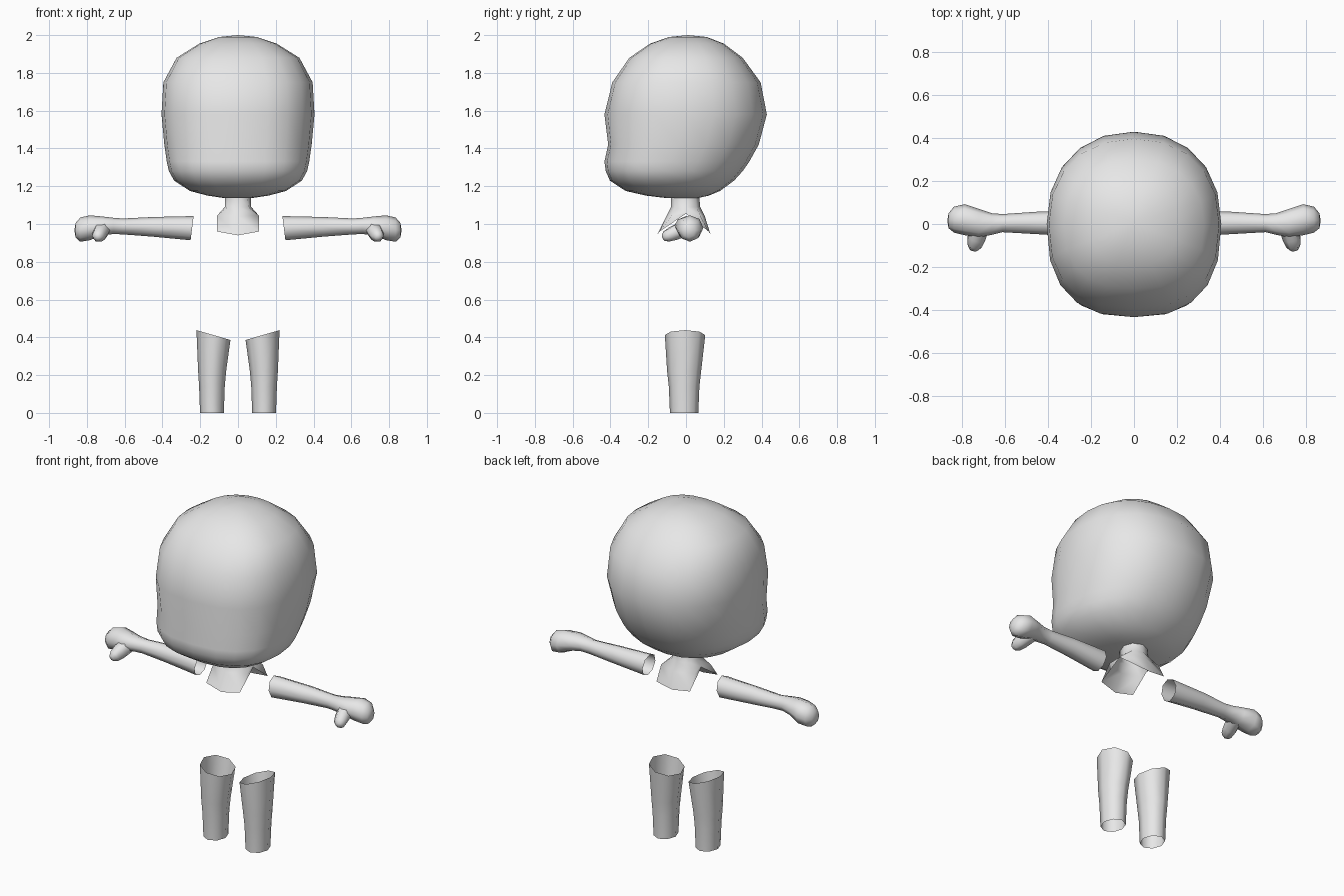
import bpy, bmesh, math
from mathutils import Vector

if "Cube" in bpy.data.objects:
    bpy.data.objects.remove(bpy.data.objects["Cube"])

grey = bpy.data.materials.new("plain grey")
grey.diffuse_color = (0.8, 0.8, 0.8, 1)
grey.use_nodes = True
grey.node_tree.nodes["Principled BSDF"].inputs["Base Color"].default_value = grey.diffuse_color


def loft(name, rings, start=None, end=None):
    """Skin closed rings of points, with optional pole points at either end."""
    bm = bmesh.new()
    loops = [[bm.verts.new(p) for p in ring] for ring in rings]
    n = len(loops[0])
    for a, b in zip(loops, loops[1:]):
        for i in range(n):
            j = (i + 1) % n
            bm.faces.new((a[i], a[j], b[j], b[i]))
    for pole, loop in ((start, loops[0]), (end, loops[-1])):
        if pole:
            tip = bm.verts.new(pole)
            for i in range(n):
                bm.faces.new((loop[i], loop[(i + 1) % n], tip))
    bmesh.ops.recalc_face_normals(bm, faces=bm.faces)
    mesh = bpy.data.meshes.new(name)
    bm.to_mesh(mesh)
    bm.free()
    mesh.materials.append(grey)
    mesh.polygons.foreach_set("use_smooth", [True] * len(mesh.polygons))
    obj = bpy.data.objects.new(name, mesh)
    bpy.context.collection.objects.link(obj)
    return obj


def angles(n, phase=0.0):
    return [math.tau * (i + phase) / n for i in range(n)]


def power(v, e):
    return math.copysign(abs(v) ** e, v)


# Head: z, half width, front y, back y, y of the widest point
head_profile = [
    (1.99, .10, -.09, .11, 0), (1.955, .205, -.19, .20, 0),
    (1.88, .325, -.30, .30, 0), (1.75, .395, -.39, .395, 0),
    (1.58, .405, -.432, .428, 0), (1.42, .39, -.412, .385, -.04),
    (1.33, .377, -.432, .335, -.08), (1.28, .366, -.425, .30, -.10),
    (1.23, .338, -.403, .255, -.10), (1.175, .255, -.32, .18, -.08),
    (1.15, .16, -.21, .12, -.04), (1.137, .07, -.10, .06, 0),
]
head_rings = []
for z, w, front, back, mid in head_profile:
    ring = []
    for t in angles(20):
        c, s = math.cos(t), math.sin(t)
        e = 2 / 2.5 if s < 0 else 2 / 2.2      # squarer face, rounder back
        depth = (mid - front) if s < 0 else (back - mid)
        ring.append((w * power(c, e), mid + depth * power(s, e), z))
    head_rings.append(ring)
loft("head", head_rings, (0, 0.01, 2.0), (0, -0.01, 1.135))

# Neck: column flaring into front and back flaps, arched over the shoulders
def neck_ring(side, corner, front, back):
    (sx, sz), (cx, fy, by, cz), (fm, fz), (bm_, bz) = side, corner, front, back
    return [(sx, 0, sz), (cx, by, cz), (0, bm_, bz), (-cx, by, cz),
            (-sx, 0, sz), (-cx, fy, cz), (0, fm, fz), (cx, fy, cz)]

loft("neck", [
    neck_ring((.07, 1.15), (.05, -.06, .05, 1.15), (-.08, 1.15), (.07, 1.15)),
    neck_ring((.07, 1.09), (.055, -.06, .055, 1.09), (-.08, 1.09), (.075, 1.09)),
    neck_ring((.095, 1.06), (.11, -.075, .075, 1.045), (-.105, 1.04), (.10, 1.04)),
    neck_ring((.10, 1.055), (.11, -.14, .12, .96), (-.155, .94), (.13, .945)),
])

# Arm and fist: x, centre y, centre z, y radius, z radius
arm_profile = [
    (.243, 0, .978, .06, .064), (.45, .005, .985, .052, .052),
    (.61, .004, .987, .042, .042), (.66, 0, .99, .05, .043),
    (.72, .004, .99, .066, .05), (.785, .02, .98, .072, .066),
    (.835, .02, .97, .06, .064), (.86, .015, .967, .035, .038),
]
thumb_base, thumb_tip = Vector((.715, -.01, .975)), Vector((.747, -.125, .925))

for sign, side in ((1, "left"), (-1, "right")):
    rings = []
    for k, (x, y, z, ry, rz) in enumerate(arm_profile):
        slant = -.008 if k == 0 else 0          # slanted shoulder opening
        rings.append([(sign * (x + slant * math.sin(t)), y + ry * math.cos(t),
                       z + rz * math.sin(t)) for t in angles(8)])
    loft(side + "_arm", rings, end=(sign * .866, .015, .967))

    # Thumb pointing forward and down from the fist
    axis = (thumb_tip - thumb_base).normalized()
    u = axis.cross(Vector((0, 0, 1))).normalized()
    v = axis.cross(u)
    rings = []
    for f, r in ((0, .045), (.5, .042), (.8, .034), (.95, .02)):
        c = thumb_base.lerp(thumb_tip, f)
        pts = [c + r * (math.cos(t) * u + math.sin(t) * v) for t in angles(6)]
        rings.append([(sign * p.x, p.y, p.z) for p in pts])
    loft(side + "_thumb", rings, end=(sign * thumb_tip.x, thumb_tip.y, thumb_tip.z))

    # Leg: open tube; z, centre x, centre y, x radius, y radius, top slope
    rings = []
    for z, x, y, rx, ry, slope in ((0, .138, -.01, .063, .075, 0),
                                   (.14, .138, -.01, .068, .081, 0),
                                   (.22, .137, -.01, .074, .09, 0),
                                   (.412, .13, -.005, .09, .107, .026)):
        rings.append([(sign * (x + rx * math.cos(t)), y + ry * math.sin(t),
                       z + slope * math.cos(t)) for t in angles(8)])
    loft(side + "_leg", rings)
